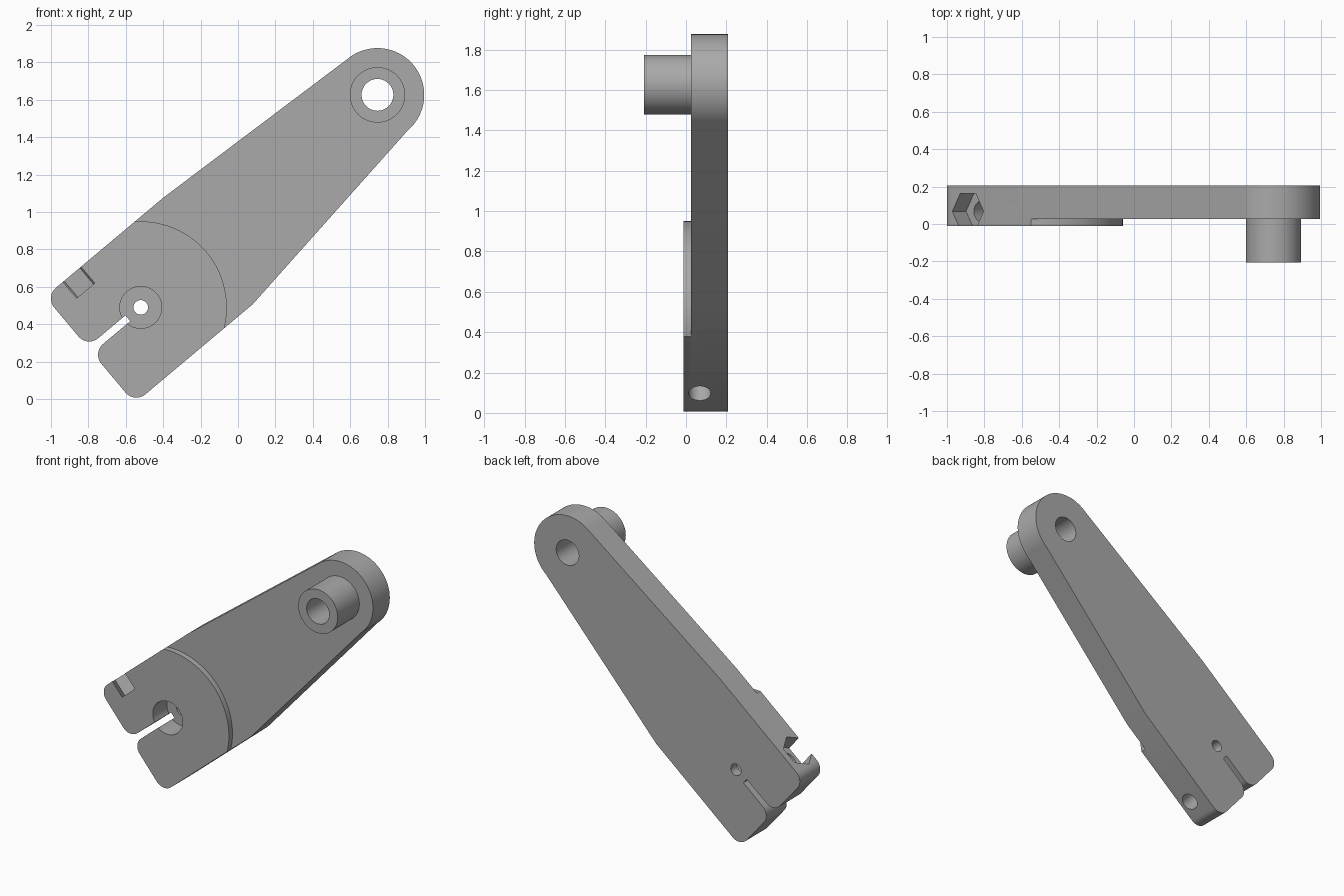
import bpy, bmesh
from math import sin, cos, pi, radians
from mathutils import Matrix

cube = bpy.data.objects.get("Cube")
if cube:
    bpy.data.objects.remove(cube)

grey = bpy.data.materials.new("plain_grey")
grey.use_nodes = True
grey.diffuse_color = (0.4, 0.4, 0.4, 1)
grey.node_tree.nodes["Principled BSDF"].inputs["Base Color"].default_value = (0.4, 0.4, 0.4, 1)

# Working frame: x along the arm, z across it, origin at the hub centre
FRONT, STEP, BACK, BOSS = -0.012, 0.026, 0.207, -0.207
HALF, END, CORNER = 0.372, -0.355, 0.075
TIP, TIP_Z, TIP_R = 1.70, 0.057, 0.25
SLOT, SLOT_END = 0.02, -0.09
BOLT_X, BOLT_Y = -0.168, 0.068


def arc(cx, cz, r, a0, a1, n):
    """Points on an arc, angles in degrees."""
    angles = [radians(a0 + (a1 - a0) * i / n) for i in range(n + 1)]
    return [(cx + r * cos(a), cz + r * sin(a)) for a in angles]


def prism(name, points, y0, y1):
    """Extrude an x-z profile from y0 to y1."""
    bm = bmesh.new()
    face = bm.faces.new([bm.verts.new((x, y0, z)) for x, z in points])
    ext = bmesh.ops.extrude_face_region(bm, geom=[face])
    verts = [g for g in ext["geom"] if isinstance(g, bmesh.types.BMVert)]
    bmesh.ops.translate(bm, verts=verts, vec=(0, y1 - y0, 0))
    bmesh.ops.recalc_face_normals(bm, faces=bm.faces)
    mesh = bpy.data.meshes.new(name)
    bm.to_mesh(mesh)
    bm.free()
    obj = bpy.data.objects.new(name, mesh)
    bpy.context.collection.objects.link(obj)
    mesh.materials.append(grey)
    return obj


def cylinder(name, x, z, r, y0, y1, n=64):
    return prism(name, arc(x, z, r, 0, 360, n)[:-1], y0, y1)


def cross_prism(name, r, n, z0, z1):
    """Prism running across the arm, centred on the clamp bolt."""
    obj = prism(name, arc(0, 0, r, 0, 360, n)[:-1], -z1, -z0)
    obj.data.transform(Matrix.Translation((BOLT_X, BOLT_Y, 0)) @ Matrix.Rotation(radians(-90), 4, "X"))
    return obj


def combine(target, tool, operation):
    mod = target.modifiers.new(tool.name, "BOOLEAN")
    mod.object, mod.operation, mod.solver = tool, operation, "EXACT"
    tool.hide_render = True
    graph = bpy.context.evaluated_depsgraph_get()
    mesh = bpy.data.meshes.new_from_object(target.evaluated_get(graph))
    target.modifiers.clear()
    target.data = mesh
    bpy.data.objects.remove(tool)


# Rounded clamp end, split by the slot into two jaws
def jaw(side):
    c = CORNER
    outer = arc(END + c, HALF - c, c, 90, 180, 12)
    inner = arc(END + c, SLOT + c, c, 180, 270, 12)
    return [(x, z * side) for x, z in outer + inner + [(SLOT_END, SLOT)]]


clamp = jaw(1) + jaw(-1)[::-1]

# Tapered arm and raised round-edged clamp pad
tip = arc(TIP, TIP_Z, TIP_R, -90, 90, 48)
arm = prism("lever_arm", clamp + [(0.47, -HALF)] + tip + [(0.47, HALF)], STEP, BACK)
pad = prism("clamp_pad", clamp + arc(0, 0, 0.46, -53.97, 53.97, 48), FRONT, STEP)
combine(arm, pad, "UNION")

# Boss at the tip
combine(arm, cylinder("tip_boss", TIP, TIP_Z, 0.148, BOSS, STEP + 0.05), "UNION")

# Bores, clamp bolt hole and hexagonal nut pocket
cuts = [
    cylinder("tip_bore", TIP, TIP_Z, 0.085, -0.4, 0.4),
    cylinder("hub_counterbore", 0, 0, 0.112, -0.3, 0.14),
    cylinder("hub_pin_hole", 0, 0, 0.039, -0.3, 0.4, 32),
    cross_prism("bolt_hole", 0.055, 32, -0.6, 0.3),
    cross_prism("nut_pocket", 0.109, 6, 0.258, 0.5),
]
for cut in cuts:
    combine(arm, cut, "DIFFERENCE")

# Tilt the arm into place
arm.data.transform(Matrix.Translation((-0.52, 0, 0.49)) @ Matrix.Rotation(radians(-40), 4, "Y"))
bpy.context.view_layer.objects.active = arm
arm.select_set(True)
bpy.ops.object.shade_smooth_by_angle(angle=radians(25))
